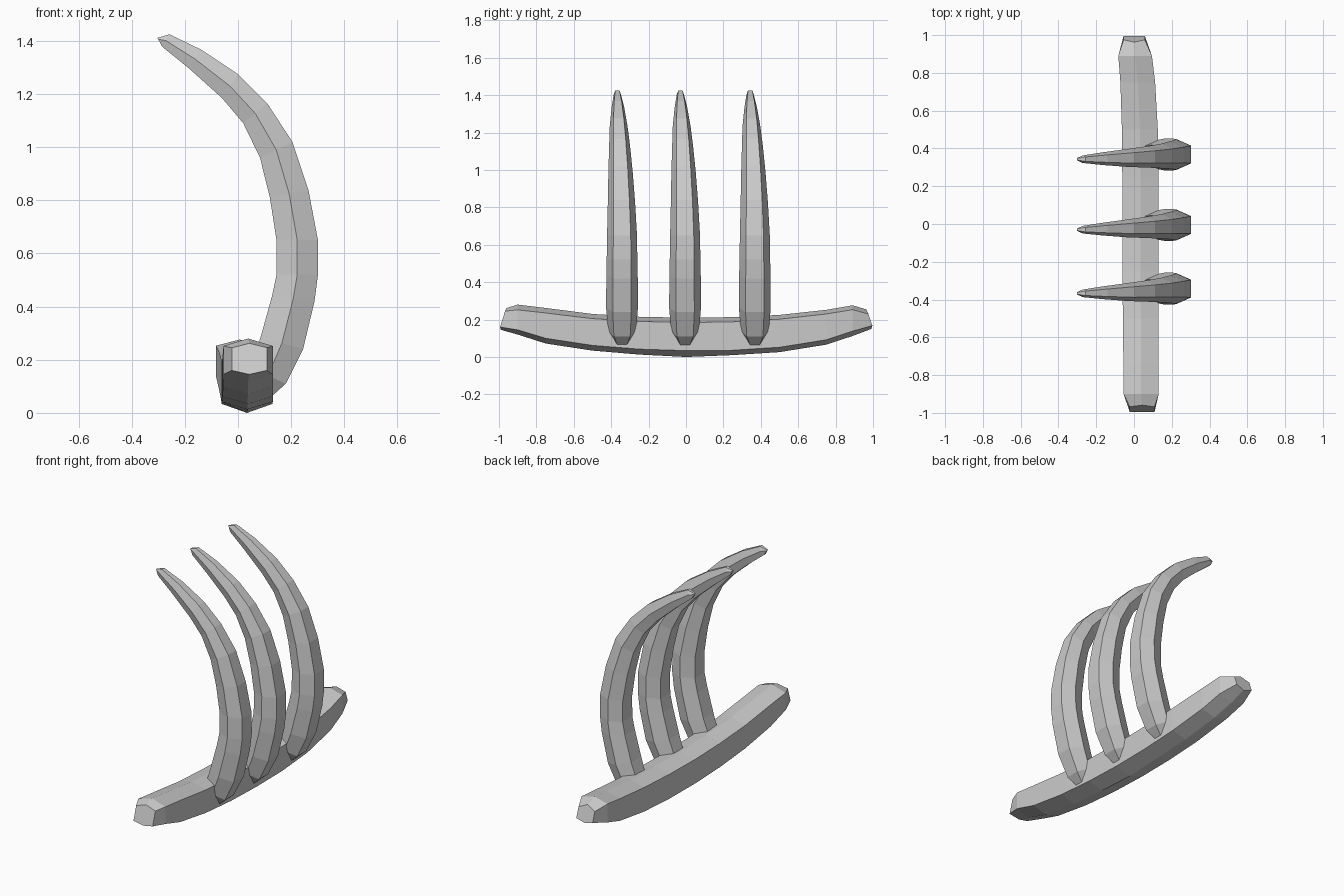
import bpy, bmesh
from mathutils import Vector


def loft(name, rings):
    """Skin a list of equal-length vertex rings and cap both ends."""
    bm = bmesh.new()
    loops = [[bm.verts.new(p) for p in ring] for ring in rings]
    n = len(loops[0])
    for a, b in zip(loops, loops[1:]):
        for i in range(n):
            j = (i + 1) % n
            bm.faces.new((a[i], a[j], b[j], b[i]))
    bm.faces.new(loops[0])
    bm.faces.new(loops[-1])
    bmesh.ops.recalc_face_normals(bm, faces=bm.faces)
    mesh = bpy.data.meshes.new(name)
    bm.to_mesh(mesh)
    bm.free()
    obj = bpy.data.objects.new(name, mesh)
    bpy.context.collection.objects.link(obj)
    return obj


# Curved base beam: y, centre x, half width, bottom, lower side, upper side, top
beam = [
    (-0.985, 0.043, 0.066, 0.145, 0.160, 0.245, 0.262),
    (-0.90, 0.038, 0.093, 0.120, 0.145, 0.252, 0.280),
    (-0.75, 0.037, 0.093, 0.072, 0.100, 0.235, 0.262),
    (-0.50, 0.036, 0.095, 0.034, 0.062, 0.205, 0.230),
    (-0.25, 0.035, 0.096, 0.013, 0.042, 0.190, 0.215),
    (0.00, 0.034, 0.096, 0.000, 0.034, 0.184, 0.210),
    (0.25, 0.034, 0.096, 0.010, 0.036, 0.188, 0.213),
    (0.50, 0.031, 0.095, 0.026, 0.052, 0.202, 0.225),
    (0.75, 0.020, 0.092, 0.066, 0.092, 0.230, 0.252),
    (0.89, 0.006, 0.089, 0.112, 0.138, 0.253, 0.276),
    (0.98, 0.001, 0.056, 0.150, 0.168, 0.230, 0.255),
]
rings = []
for k, (y, cx, w, zb, zl, zh, zt) in enumerate(beam):
    ring = [Vector(p) for p in ((cx, y, zb), (cx + w, y, zl), (cx + w, y, zh),
                                (cx, y, zt), (cx - w, y, zh), (cx - w, y, zl))]
    # wedge-shaped ends
    if k in (0, len(beam) - 1):
        s = -1 if k == 0 else 1
        for p in ring:
            p.y = s * (1.0 - abs(p.z - 0.18) * (0.3 if p.z < 0.18 else 0.5))
    rings.append(ring)
loft("base_beam", rings)

# Tusk sections: outer x, z, inner x, z, half thickness, sideways drift
tusk = [
    (0.130, 0.065, 0.050, 0.110, 0.045, 0.000),
    (0.180, 0.110, 0.045, 0.170, 0.075, 0.000),
    (0.245, 0.240, 0.085, 0.285, 0.085, 0.000),
    (0.288, 0.420, 0.128, 0.440, 0.084, 0.000),
    (0.301, 0.520, 0.145, 0.520, 0.082, 0.000),
    (0.301, 0.650, 0.145, 0.650, 0.080, 0.000),
    (0.265, 0.840, 0.120, 0.810, 0.073, -0.003),
    (0.205, 1.020, 0.083, 0.960, 0.065, -0.008),
    (0.110, 1.165, 0.020, 1.090, 0.056, -0.013),
    (0.000, 1.275, -0.060, 1.185, 0.048, -0.018),
    (-0.140, 1.368, -0.185, 1.297, 0.034, -0.022),
    (-0.258, 1.425, -0.285, 1.378, 0.020, -0.025),
    (-0.303, 1.412, -0.297, 1.400, 0.007, -0.025),
]
# Three matching hexagonal tusks
for i, y0 in enumerate((-0.342, -0.005, 0.368)):
    rings = []
    for ox, oz, ix, iz, w, dy in tusk:
        y, mx, mz, h = y0 + dy, (ox + ix) / 2, (oz + iz) / 2, w * 0.58
        rings.append([(ox, y - h, oz), (ox, y + h, oz), (mx, y + w, mz),
                      (ix, y + h, iz), (ix, y - h, iz), (mx, y - w, mz)])
    loft(f"curved_tusk_{i + 1}", rings)
